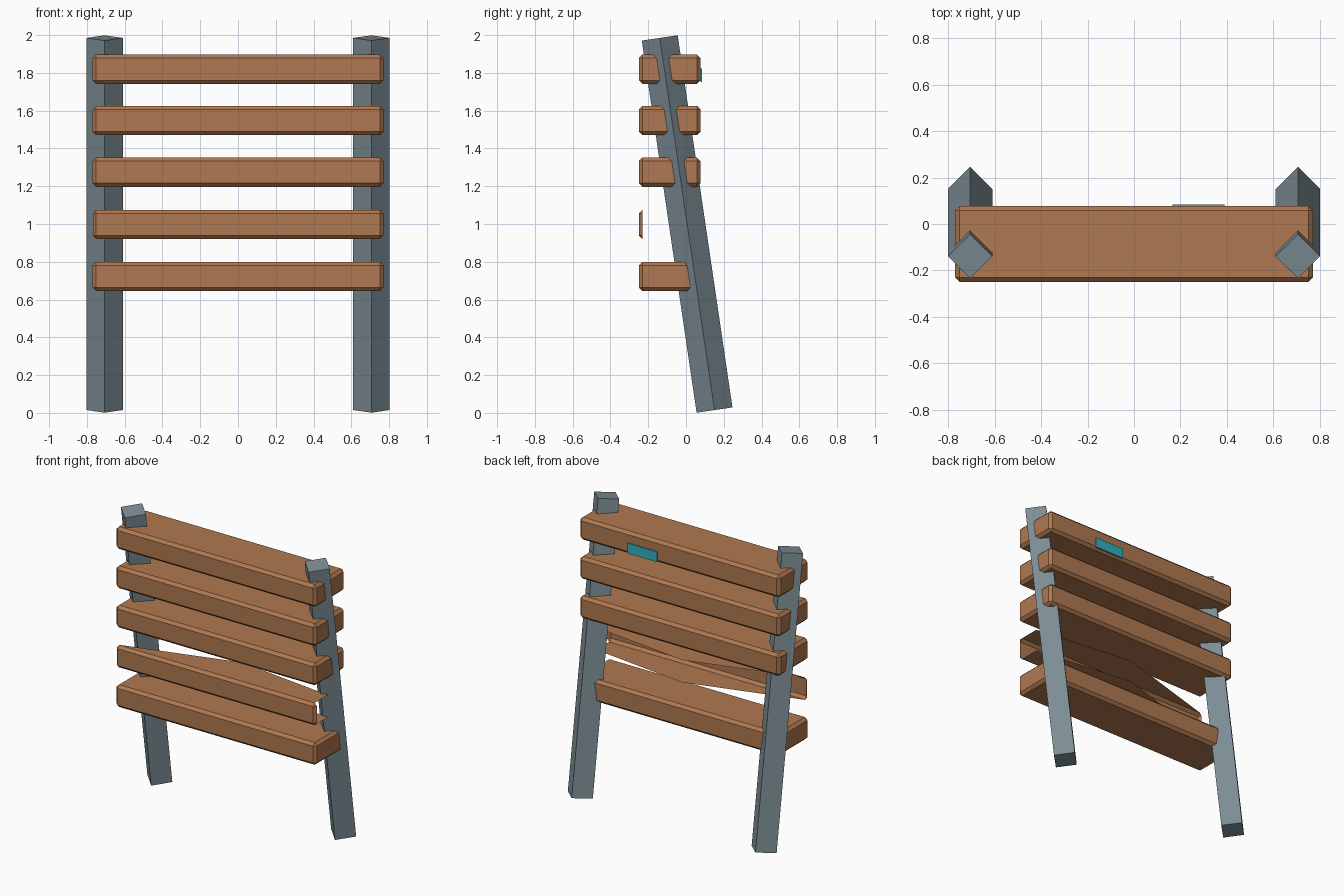
import bpy, bmesh, math
from mathutils import Vector, Matrix

if "Cube" in bpy.data.objects:
    bpy.data.objects.remove(bpy.data.objects["Cube"])


def material(name, color):
    m = bpy.data.materials.new(name)
    m.diffuse_color = (*color, 1)
    m.use_nodes = True
    m.node_tree.nodes["Principled BSDF"].inputs["Base Color"].default_value = m.diffuse_color
    return m


WOOD = material("warm wood", (0.43, 0.19, 0.082))
STEEL = material("grey metal", (0.205, 0.27, 0.30))
TEAL = material("teal", (0.03, 0.44, 0.53))


def finish(bm, name, mat):
    me = bpy.data.meshes.new(name)
    bm.to_mesh(me)
    bm.free()
    me.materials.append(mat)
    ob = bpy.data.objects.new(name, me)
    bpy.context.collection.objects.link(ob)
    return ob


def box(lo, hi, chamfer=0.0):
    """Box between two corners, with optional chamfered edges."""
    bm = bmesh.new()
    lo, hi = Vector(lo), Vector(hi)
    bmesh.ops.create_cube(bm, size=1)
    bmesh.ops.scale(bm, vec=hi - lo, verts=bm.verts)
    bmesh.ops.translate(bm, vec=(lo + hi) / 2, verts=bm.verts)
    if chamfer:
        bmesh.ops.bevel(bm, geom=bm.edges[:], offset=chamfer, segments=1,
                        affect='EDGES')
    bm.normal_update()
    return bm


def trim_back(bm, a, b):
    """Cut away everything behind the upright plane through a and b."""
    d = Vector((b[0] - a[0], b[1] - a[1], 0))
    bmesh.ops.bisect_plane(
        bm, geom=bm.verts[:] + bm.edges[:] + bm.faces[:],
        plane_co=(a[0], a[1], 0), plane_no=Vector((-d.y, d.x, 0)).normalized(),
        clear_outer=True)


# Leaning square posts, turned corner-on
foot, head = Vector((0, 0.151, 0.015)), Vector((0, -0.139, 1.985))
axis = head - foot
tilt = Matrix.Rotation(math.atan2(-axis.y, axis.z), 4, 'X')
for side, label in ((-1, "left_post"), (1, "right_post")):
    bm = bmesh.new()
    bmesh.ops.create_cube(bm, size=1)
    s = 0.096 * math.sqrt(2)
    bmesh.ops.scale(bm, vec=(s, s, axis.length), verts=bm.verts)
    centre = (foot + head) / 2 + Vector((side * 0.706, 0, 0))
    bm.transform(Matrix.Translation(centre) @ tilt
                 @ Matrix.Rotation(math.radians(45), 4, 'Z'))
    finish(bm, label, STEEL)

# Deep chamfered boards passing through the posts
for i, z in enumerate((0.645, 0.92, 1.197, 1.47, 1.742)):
    bm = box((-0.77, -0.25, z), (0.77, 0.077, z + 0.155), 0.019)
    if i == 1:
        # This board is an open shell with a broken back
        open_faces = [f for f in bm.faces
                      if abs(f.normal.x) > 0.3 and f.normal.y > -0.3]
        bmesh.ops.delete(bm, geom=open_faces, context='FACES')
        trim_back(bm, (-0.77, -0.235), (0.03, 0.0))
        trim_back(bm, (0.03, 0.0), (0.77, -0.09))
    finish(bm, f"board_{i + 1}", WOOD)

# Small plate on the back of the top board
finish(box((0.165, 0.076, 1.752), (0.39, 0.085, 1.822)), "back_plate", TEAL)
